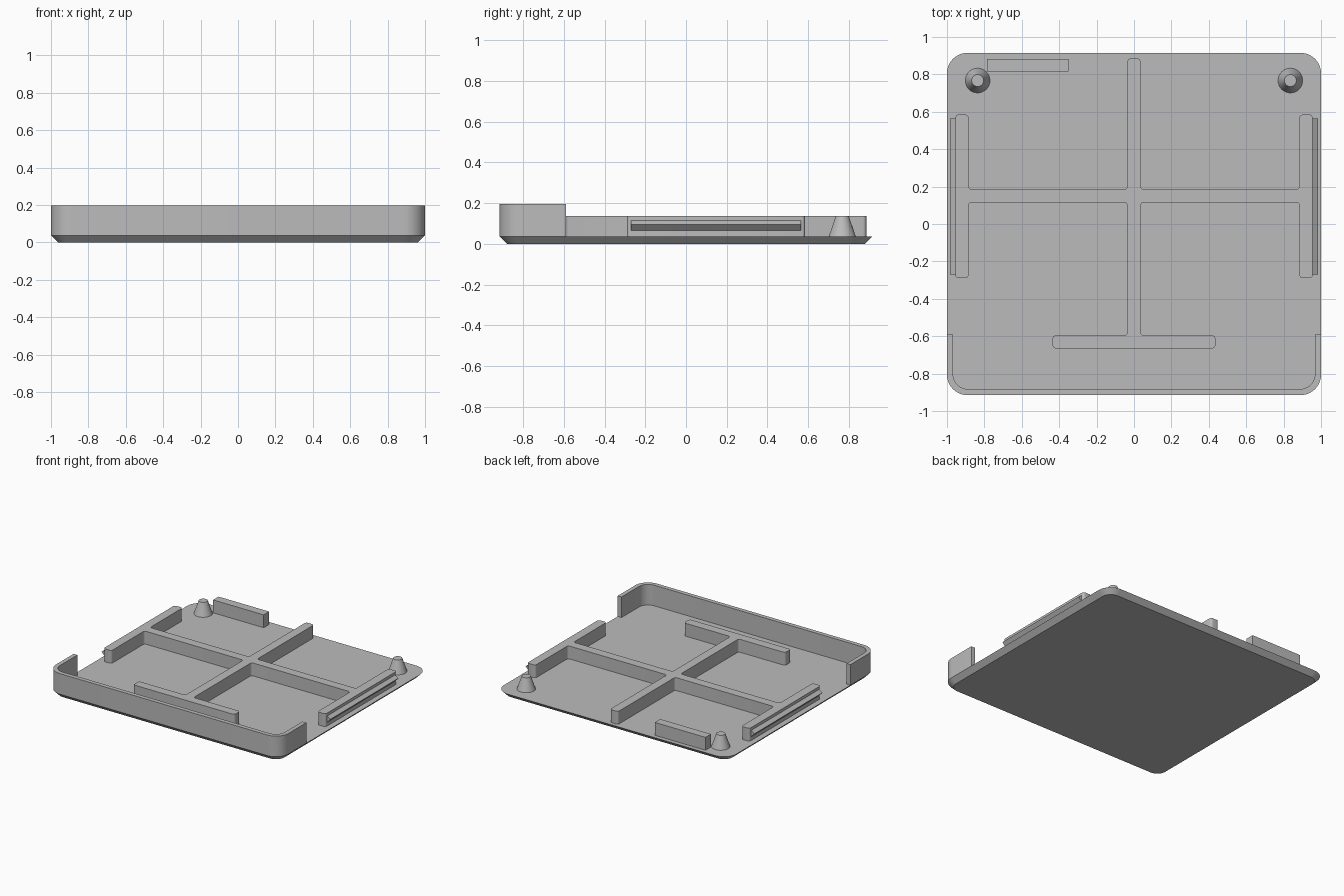
import bpy
import bmesh
import math
from mathutils import Vector

cube = bpy.data.objects.get("Cube")
if cube:
    bpy.data.objects.remove(cube, do_unlink=True)

# Single grey plastic
grey = bpy.data.materials.new("grey_plastic")
grey.use_nodes = True
colour = (0.5, 0.5, 0.5, 1)
grey.diffuse_color = colour
grey.node_tree.nodes["Principled BSDF"].inputs["Base Color"].default_value = colour

FLOOR = 0.037    # top of the tray plate, also its chamfer width
RIB_TOP = 0.137
WALL_TOP = 0.197
HALF_Y = 0.915
CORNER = 0.11
WALL = 0.033


def loft(name, lower, upper):
    """Solid between two matching rings of 3D points."""
    bm = bmesh.new()
    a = [bm.verts.new(p) for p in lower]
    b = [bm.verts.new(p) for p in upper]
    n = len(a)
    bm.faces.new(a[::-1])
    bm.faces.new(b)
    for i in range(n):
        j = (i + 1) % n
        bm.faces.new((a[i], a[j], b[j], b[i]))
    bmesh.ops.recalc_face_normals(bm, faces=bm.faces)
    mesh = bpy.data.meshes.new(name)
    bm.to_mesh(mesh)
    bm.free()
    mesh.materials.append(grey)
    obj = bpy.data.objects.new(name, mesh)
    bpy.context.collection.objects.link(obj)
    bpy.ops.object.select_all(action="DESELECT")
    obj.select_set(True)
    bpy.context.view_layer.objects.active = obj
    bpy.ops.object.shade_smooth_by_angle(angle=math.radians(30))
    return obj


def fillet(corners, steps):
    """Round the right-angled corners of an outline of (x, y, radius)."""
    out = []
    for i, (x, y, r) in enumerate(corners):
        p = Vector((x, y))
        if r == 0:
            out.append(p)
            continue
        a = (Vector(corners[i - 1][:2]) - p).normalized()
        b = (Vector(corners[(i + 1) % len(corners)][:2]) - p).normalized()
        for k in range(steps + 1):
            t = math.pi / 2 * k / steps
            out.append(p + r * (a + b) - r * (b * math.cos(t) + a * math.sin(t)))
    return out


def at_height(outline, z):
    return [(p[0], p[1], z) for p in outline]


def prism(name, corners, z0, z1, steps=4):
    outline = fillet(corners, steps)
    return loft(name, at_height(outline, z0), at_height(outline, z1))


def rectangle(x0, x1, y0, y1, r):
    return [(x0, y0, r), (x1, y0, r), (x1, y1, r), (x0, y1, r)]


def plate_outline(inset):
    x, y = 1 - inset, HALF_Y - inset
    return fillet(rectangle(-x, x, -y, y, CORNER - inset), 12)


# Tray plate, chamfered underneath
loft("tray_plate", at_height(plate_outline(FLOOR), 0), at_height(plate_outline(0), FLOOR))

# Front wall wrapping round both front corners
end_y, inner_x, inner_y = -0.59, 1 - WALL, WALL - HALF_Y
inner_r = CORNER - WALL
prism("front_wall", [
    (-1, end_y, 0), (-1, -HALF_Y, CORNER), (1, -HALF_Y, CORNER), (1, end_y, 0),
    (inner_x, end_y, 0), (inner_x, inner_y, inner_r),
    (-inner_x, inner_y, inner_r), (-inner_x, end_y, 0),
], FLOOR, WALL_TOP, 12)

# Rib frame: half outline from front to back, then mirrored
R = 0.017
half = [
    (0.435, -0.665), (0.435, -0.595), (0.035, -0.595), (0.035, 0.115),
    (0.885, 0.115), (0.885, -0.29), (0.955, -0.29), (0.955, 0.585),
    (0.885, 0.585), (0.885, 0.185), (0.035, 0.185), (0.035, 0.885),
]
frame = [(x, y, R) for x, y in half] + [(-x, y, R) for x, y in reversed(half)]
prism("rib_frame", frame, FLOOR, RIB_TOP)

# Short locating block at the back
prism("back_block", rectangle(-0.785, -0.35, 0.815, 0.882, 0), FLOOR, RIB_TOP)

for side, s in (("left", 1), ("right", -1)):
    # Snap ridge along the outer side of the rib frame
    profile = [(0.95, 0.066), (0.955, 0.066), (0.983, 0.096), (0.955, 0.115), (0.95, 0.115)]
    loft(side + "_snap_ridge",
         [(s * x, -0.27, z) for x, z in profile],
         [(s * x, 0.565, z) for x, z in profile])

    # Tapered peg in the back corner
    rings = []
    for radius, z in ((0.066, FLOOR), (0.032, RIB_TOP)):
        angles = [math.tau * k / 40 for k in range(40)]
        rings.append([(s * 0.836 + radius * math.cos(t),
                       0.767 + radius * math.sin(t), z) for t in angles])
    loft(side + "_peg", *rings)
